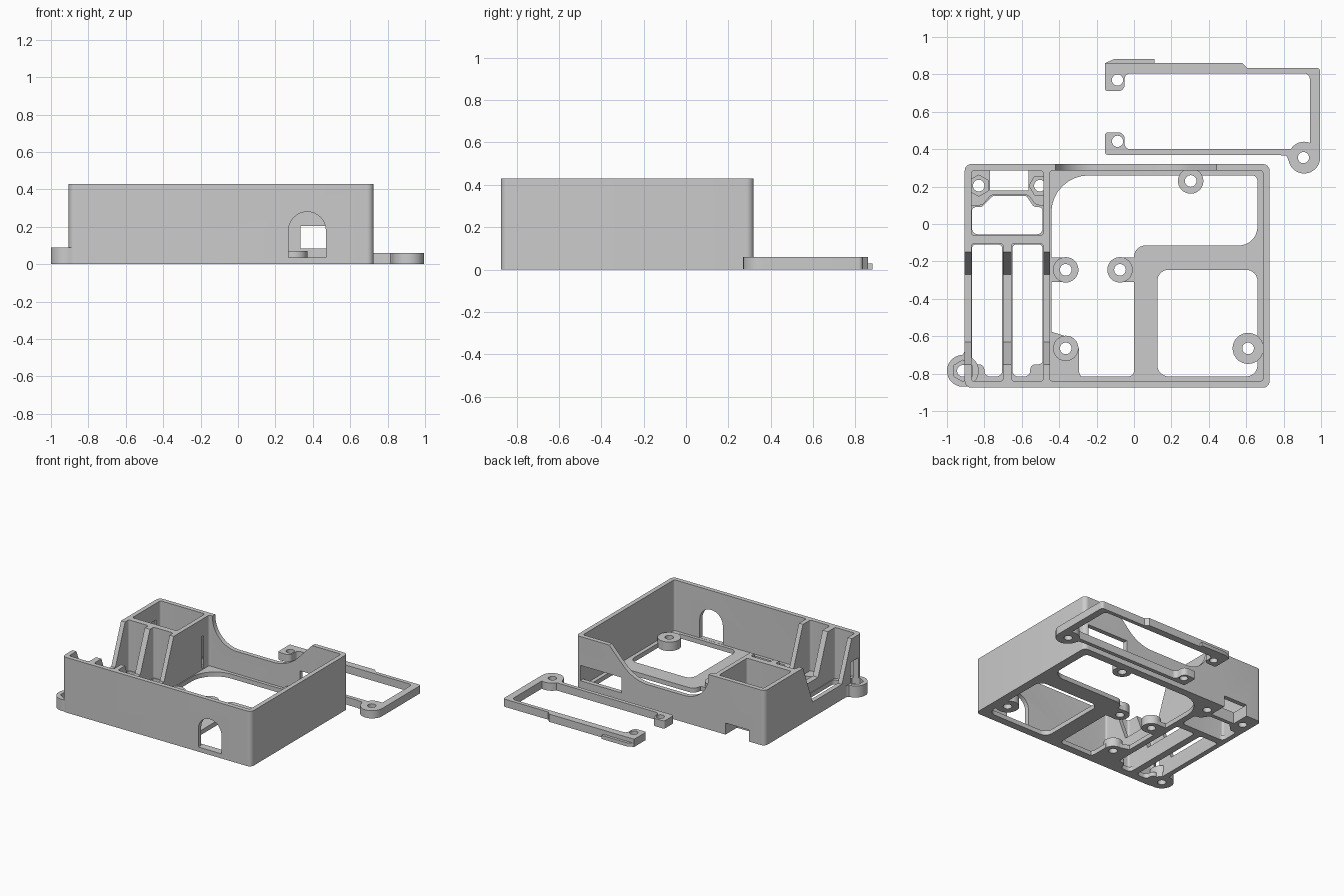
import bpy, bmesh, math
from mathutils import Vector

GREY = bpy.data.materials.new("plain grey")
GREY.diffuse_color = (0.6, 0.6, 0.6, 1)


def rounded(corners, steps=8):
    """Polygon from (u, v, radius) corners with true arcs."""
    out, n = [], len(corners)
    for i, c in enumerate(corners):
        p = Vector(c[:2])
        r = c[2] if len(c) > 2 else 0
        if not r:
            out.append(p)
            continue
        a = (Vector(corners[i - 1][:2]) - p).normalized()
        b = (Vector(corners[(i + 1) % n][:2]) - p).normalized()
        half = math.acos(max(-1, min(1, a.dot(b)))) / 2
        t = r / math.tan(half)
        centre = p + (a + b).normalized() * (r / math.sin(half))
        s, e = p + a * t - centre, p + b * t - centre
        a0 = math.atan2(s.y, s.x)
        turn = (math.atan2(e.y, e.x) - a0 + math.pi) % math.tau - math.pi
        for k in range(steps + 1):
            ang = a0 + turn * k / steps
            out.append(centre + Vector((math.cos(ang), math.sin(ang))) * r)
    return out


def rect(x0, x1, y0, y1, r=0):
    return rounded([(x0, y0, r), (x1, y0, r), (x1, y1, r), (x0, y1, r)])


def circle(x, y, r, n=32, start=0):
    return [(x + r * math.cos(math.tau * i / n + start), y + r * math.sin(math.tau * i / n + start))
            for i in range(n)]


def prism(name, pts, lo, hi, axis="z"):
    place = {"z": lambda u, v, w: (u, v, w),
             "y": lambda u, v, w: (u, w, v),
             "x": lambda u, v, w: (w, u, v)}[axis]
    bm = bmesh.new()
    a = [bm.verts.new(place(p[0], p[1], lo)) for p in pts]
    b = [bm.verts.new(place(p[0], p[1], hi)) for p in pts]
    bm.faces.new(a)
    bm.faces.new(b)
    n = len(pts)
    for i in range(n):
        j = (i + 1) % n
        bm.faces.new((a[i], a[j], b[j], b[i]))
    bmesh.ops.recalc_face_normals(bm, faces=bm.faces)
    me = bpy.data.meshes.new(name)
    bm.to_mesh(me)
    bm.free()
    ob = bpy.data.objects.new(name, me)
    bpy.context.collection.objects.link(ob)
    return ob


def combine(target, op, pts, lo, hi, axis="z"):
    tool = prism("tool", pts, lo, hi, axis)
    mod = target.modifiers.new("bool", "BOOLEAN")
    mod.operation, mod.solver, mod.object = op, "EXACT", tool
    dg = bpy.context.evaluated_depsgraph_get()
    me = bpy.data.meshes.new_from_object(target.evaluated_get(dg))
    target.modifiers.clear()
    target.data = me
    bpy.data.objects.remove(tool)


def add(ob, *args):
    combine(ob, "UNION", *args)


def cut(ob, *args):
    combine(ob, "DIFFERENCE", *args)


def finish(ob):
    ob.data.materials.clear()
    ob.data.materials.append(GREY)
    bpy.ops.object.select_all(action="DESELECT")
    ob.select_set(True)
    bpy.context.view_layer.objects.active = ob
    bpy.ops.object.shade_smooth_by_angle(angle=math.radians(30))


H, FLOOR = 0.43, 0.035

# Enclosure shell with its four compartments
box = prism("enclosure", rect(-0.905, 0.725, -0.875, 0.32, 0.035), 0, H)
for x0, x1, y0, y1 in [(-0.45, 0.69, -0.84, 0.285), (-0.87, -0.70, -0.84, -0.105),
                       (-0.655, -0.485, -0.84, -0.105), (-0.87, -0.485, -0.06, 0.285)]:
    cut(box, rect(x0, x1, y0, y1, 0.015), FLOOR, 1)

# Raised nut floor in the closed compartment
add(box, rounded([(-0.88, 0.30), (-0.88, 0.10), (-0.81, 0.10, 0.04), (-0.765, 0.155, 0.03),
                  (-0.565, 0.155, 0.03), (-0.525, 0.10, 0.04), (-0.475, 0.10), (-0.475, 0.30)]), 0, 0.09)

# Floor openings
cut(box, rounded([(-0.442, -0.815, 0.02), (0, -0.815, 0.03), (0, -0.115, 0.06), (0.66, -0.115, 0.1),
                  (0.66, 0.26, 0.03), (-0.442, 0.26, 0.2)]), -1, 0.0355)
cut(box, rect(0.125, 0.66, -0.815, -0.245, 0.06), -1, 0.1)
cut(box, rounded([(-0.866, -0.75, 0.02), (-0.80, -0.75, 0.03), (-0.80, -0.815, 0.03), (-0.705, -0.815, 0.03),
                  (-0.705, -0.11, 0.02), (-0.866, -0.11, 0.02)]), -1, 0.1)
cut(box, rounded([(-0.65, -0.815, 0.03), (-0.555, -0.815, 0.03), (-0.555, -0.75, 0.03), (-0.489, -0.75, 0.02),
                  (-0.489, -0.11, 0.02), (-0.65, -0.11, 0.02)]), -1, 0.1)
cut(box, rounded([(-0.866, -0.055, 0.03), (-0.489, -0.055, 0.03), (-0.489, 0.09, 0.02), (-0.535, 0.09, 0.03),
                  (-0.575, 0.15, 0.02), (-0.755, 0.15, 0.02), (-0.815, 0.09, 0.03), (-0.866, 0.09, 0.02)]),
    -1, 0.0365)

# Cable opening at the foot of the back wall
cut(box, rect(-0.77, -0.565, 0.18, 0.284), -1, 0.2)
cut(box, rect(-0.77, -0.565, 0.18, 0.4), -1, 0.09)

# Trapezoid notch across the three side walls
cut(box, [(-0.75, H), (-0.63, 0.12), (-0.27, 0.12), (-0.15, H), (-0.15, 0.6), (-0.75, 0.6)],
    -1.2, -0.44, "x")

# Arched doorway, back window and curved dip in the back wall
arch = [(0.27, FLOOR + 0.001), (0.47, FLOOR + 0.001)] + \
       [(0.37 + 0.1 * math.cos(math.pi * i / 16), 0.18 + 0.1 * math.sin(math.pi * i / 16)) for i in range(17)]
cut(box, arch, -1, -0.83, "y")
cut(box, rect(0.335, 0.689, 0.085, 0.205), 0.27, 0.4, "y")
dip = rounded([(-0.42, 0.6), (-0.42, 0.21, 0.21), (0.23, 0.21, 0.3), (0.44, H), (0.44, 0.6)], 14)
cut(box, dip, 0.27, 0.4, "y")

# Screw bosses and the webs that join them to the frame
webs = [rect(-0.46, -0.365, -0.31, -0.178), rect(-0.08, 0.03, -0.31, -0.18),
        rounded([(-0.46, -0.85), (-0.27, -0.85), (-0.295, -0.79, 0.04), (-0.295, -0.665),
                 (-0.365, -0.60), (-0.46, -0.57)]),
        rect(0.55, 0.70, -0.73, -0.60, 0.02), rect(0.24, 0.36, 0.22, 0.30)]
for w in webs:
    add(box, w, 0, FLOOR)
bosses = [(-0.365, -0.245, 0.068), (-0.075, -0.245, 0.068), (-0.365, -0.665, 0.068),
          (0.61, -0.665, 0.083), (0.303, 0.23, 0.068)]
for x, y, r in bosses:
    add(box, circle(x, y, r), 0, 0.07)
    cut(box, circle(x, y, 0.031), -1, 0.2)

# Mounting ear on the front left corner
add(box, circle(-0.915, -0.785, 0.085), 0, 0.09)
add(box, rounded([(-0.975, -0.725), (-0.91, -0.70, 0.04), (-0.9, -0.645), (-0.88, -0.645),
                  (-0.88, -0.868), (-0.915, -0.868)]), 0, 0.09)

# Hexagonal nut pockets, which also break through the neighbouring walls
for x, y, top, start in [(-0.915, -0.785, 0.25, math.pi / 6), (-0.83, 0.205, 0.3, math.pi / 6),
                         (-0.503, 0.205, 0.3, 0)]:
    cut(box, circle(x, y, 0.057, 6, start), 0.045, top)
    cut(box, circle(x, y, 0.031), -1, 0.1)
finish(box)

# Separate C-shaped retaining bracket
bracket = prism("retaining_bracket", rounded([
    (-0.155, 0.37, 0.015), (0.995, 0.37), (0.995, 0.835, 0.02), (0.605, 0.835), (0.58, 0.86),
    (-0.155, 0.86), (-0.155, 0.71, 0.015), (-0.05, 0.71, 0.035), (-0.05, 0.805, 0.03),
    (0.94, 0.805, 0.03), (0.94, 0.40, 0.03), (-0.05, 0.40, 0.03), (-0.05, 0.49, 0.035),
    (-0.155, 0.49, 0.015)]), 0, 0.06)
# Corner lug, its fillet and the thin tab
add(bracket, circle(0.91, 0.355, 0.085), 0, 0.06)
add(bracket, rounded([(0.76, 0.38), (0.76, 0.37), (0.815, 0.365), (0.835, 0.32), (0.91, 0.355),
                      (0.995, 0.355), (0.995, 0.38)]), 0, 0.06)
add(bracket, [(-0.155, 0.85), (0.11, 0.85), (0.11, 0.882), (-0.105, 0.882), (-0.155, 0.86)], 0, 0.028)
for x, y in [(0.906, 0.355), (-0.088, 0.77), (-0.088, 0.442)]:
    cut(bracket, circle(x, y, 0.03), -1, 1)
finish(bracket)
